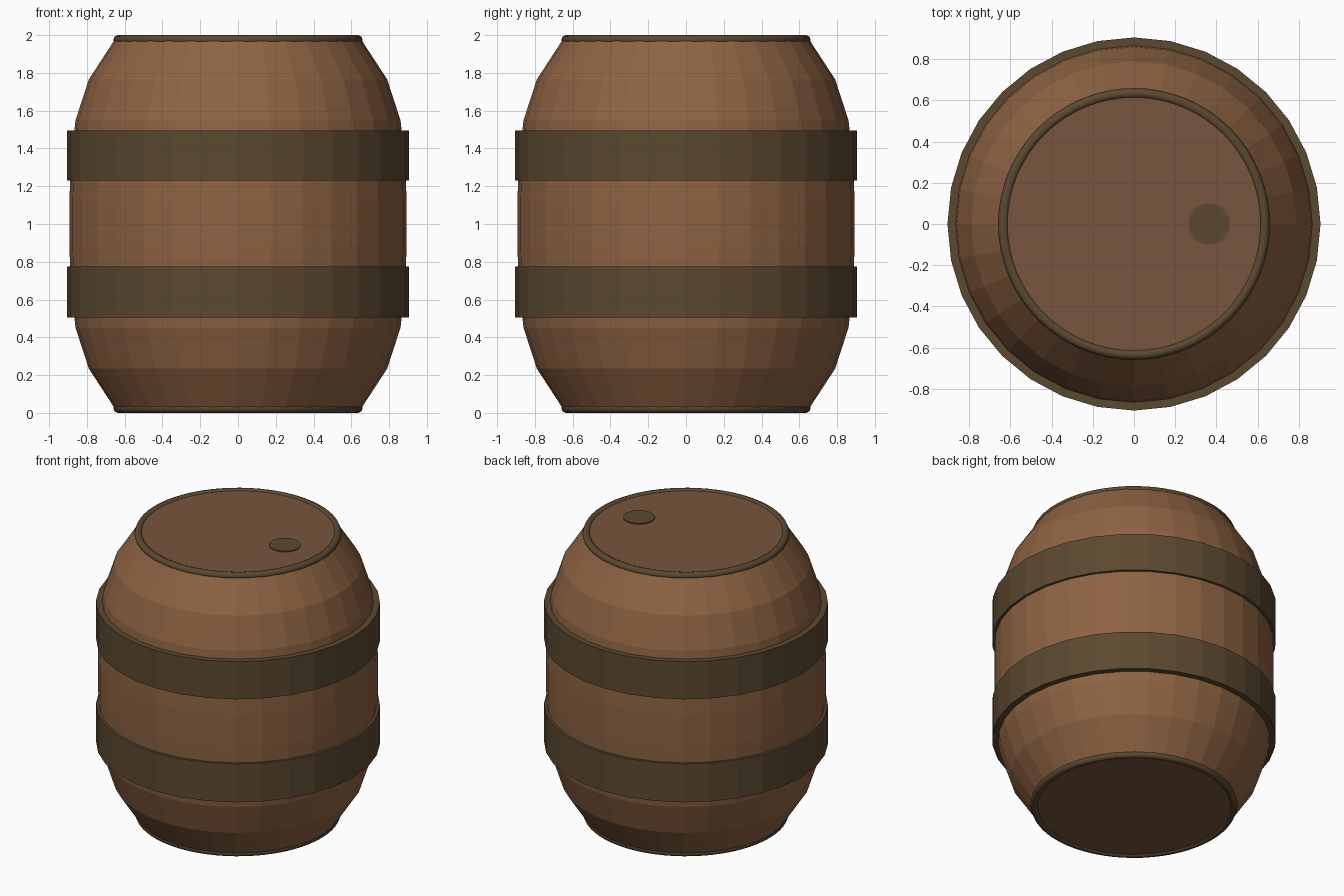
import bpy, bmesh
from math import sin, cos, pi

if "Cube" in bpy.data.objects:
    bpy.data.objects.remove(bpy.data.objects["Cube"])


def material(name, rgb):
    m = bpy.data.materials.new(name)
    m.diffuse_color = (*rgb, 1)
    m.use_nodes = True
    m.node_tree.nodes["Principled BSDF"].inputs["Base Color"].default_value = m.diffuse_color
    return m


WOOD = material("wood", (0.27, 0.125, 0.055))
HEAD = material("head_wood", (0.19, 0.09, 0.047))
IRON = material("iron", (0.105, 0.066, 0.03))


def lathe(name, profile, mat, sides=32, closed=False, centre=(0, 0, 0)):
    """Spin (radius, z) points around z; open profiles get flat end caps."""
    bm = bmesh.new()
    rings = []
    for r, z in profile:
        rings.append([bm.verts.new((r * cos(2 * pi * i / sides), r * sin(2 * pi * i / sides), z))
                      for i in range(sides)])
    pairs = list(zip(rings, rings[1:]))
    if closed:
        pairs.append((rings[-1], rings[0]))
    else:
        bm.faces.new(rings[0])
        bm.faces.new(rings[-1])
    for a, b in pairs:
        for i in range(sides):
            j = (i + 1) % sides
            bm.faces.new((a[i], a[j], b[j], b[i]))
    bmesh.ops.recalc_face_normals(bm, faces=bm.faces[:])
    me = bpy.data.meshes.new(name)
    bm.to_mesh(me)
    bm.free()
    me.materials.append(mat)
    ob = bpy.data.objects.new(name, me)
    ob.location = centre
    bpy.context.collection.objects.link(ob)
    return ob


# Bulging stave body, symmetric about mid height
half = [(0.65, 0.02), (0.79, 0.235), (0.86, 0.45), (0.885, 0.66), (0.893, 0.89)]
lathe("barrel_body", half + [(r, 2 - z) for r, z in reversed(half)], WOOD)

# Iron hoops
for name, z0, z1 in (("lower_hoop", 0.505, 0.775), ("upper_hoop", 1.23, 1.495)):
    lathe(name, [(0.86, z0), (0.906, z0), (0.906, z1), (0.86, z1)], IRON, closed=True)

# Round rims and flat heads at both ends
for end, rim_z, z0, z1 in (("bottom", 0.025, 0.012, 0.03), ("top", 1.975, 1.97, 1.988)):
    ring = [(0.635 + 0.025 * cos(k * pi / 4), rim_z + 0.025 * sin(k * pi / 4)) for k in range(8)]
    rim = lathe(end + "_rim", ring, IRON, sides=64, closed=True)
    rim.data.shade_smooth()
    lathe(end + "_head", [(0.625, z0), (0.625, z1)], HEAD, sides=64)

# Bung in the top head
lathe("bung", [(0.1, 1.96), (0.1, 1.995)], IRON, centre=(0.365, 0, 0))
